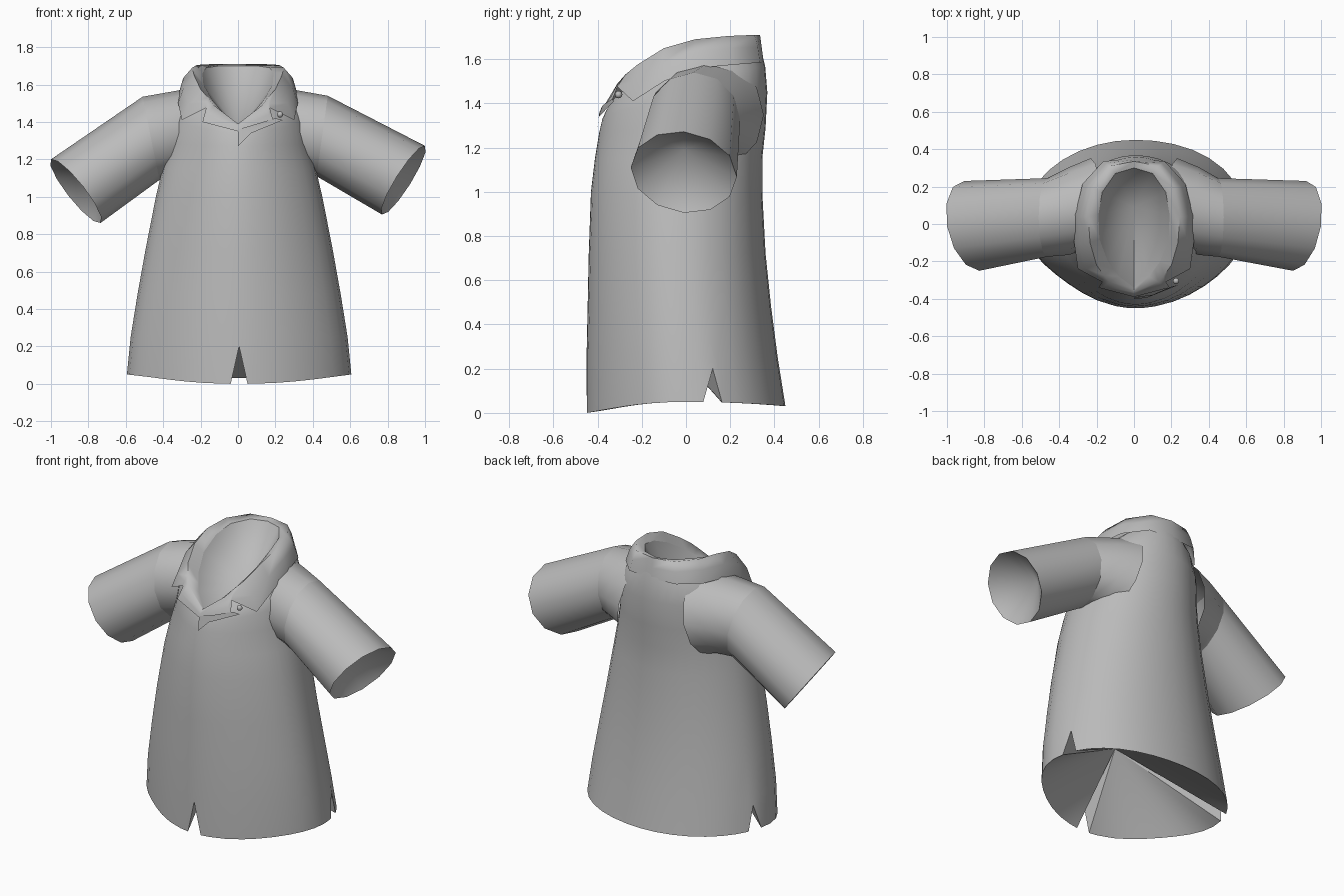
import bpy, bmesh, math
from mathutils import Vector

if "Cube" in bpy.data.objects:
    bpy.data.objects.remove(bpy.data.objects["Cube"])

cloth = bpy.data.materials.new("grey cloth")
cloth.diffuse_color = (0.5, 0.5, 0.5, 1)
cloth.use_nodes = True
cloth.node_tree.nodes["Principled BSDF"].inputs["Base Color"].default_value = cloth.diffuse_color


def make(name, bm, angle=40):
    """Turn a bmesh into a smooth-shaded object."""
    bmesh.ops.remove_doubles(bm, verts=bm.verts, dist=0.0005)
    bmesh.ops.recalc_face_normals(bm, faces=bm.faces)
    me = bpy.data.meshes.new(name)
    bm.to_mesh(me)
    bm.free()
    me.materials.append(cloth)
    ob = bpy.data.objects.new(name, me)
    bpy.context.collection.objects.link(ob)
    bpy.ops.object.select_all(action='DESELECT')
    ob.select_set(True)
    bpy.context.view_layer.objects.active = ob
    bpy.ops.object.shade_smooth_by_angle(angle=math.radians(angle))
    return ob


def loft(bm, rows, closed=True):
    """Bridge successive rows of points with quads."""
    vs = [[bm.verts.new(p) for p in row] for row in rows]
    n = len(vs[0])
    for a, b in zip(vs, vs[1:]):
        for i in range(n if closed else n - 1):
            j = (i + 1) % n
            bm.faces.new((a[i], a[j], b[j], b[i]))
    return vs


def fan(bm, loop, apex):
    """Close a loop of points with a cone of triangles."""
    top = bm.verts.new(apex)
    vs = [bm.verts.new(p) for p in loop]
    for i, v in enumerate(vs):
        bm.faces.new((v, vs[(i + 1) % len(vs)], top))


# --- torso: columns are denser around the three hem slits ---
SLITS = {-90: 4.3, 15.5: 5.5, 164.5: 5.5}
angles = [a for a in range(-180, 180, 10)
          if all(abs(a - s) > d + 3 for s, d in SLITS.items())]
for s, d in SLITS.items():
    angles += [s - d, s, s + d]
angles.sort()


def ring(rx, yf, yb, zf, zb):
    pts = []
    for a in angles:
        c, s = math.cos(math.radians(a)), math.sin(math.radians(a))
        f = math.sqrt(max(0, (1 + s) / 2))
        # the corners differ slightly from an ellipse
        if s < 0:
            corner = -0.075 if c < 0 else -0.04
        else:
            corner = 0.0 if c < 0 else 0.025
        k = 1 + corner * (2 * s * c) ** 2
        pts.append(Vector((rx * c * k + 0.006, (yf + yb) / 2 + s * k * (yb - yf) / 2,
                           zf + (zb - zf) * f)))
    return pts


hem = ring(0.60, -0.45, 0.45, 0, 0)
for a, p in zip(angles, hem):
    s = math.sin(math.radians(a))
    p.z = 0.2 if a in SLITS else 0.05 - (0.05 if s < 0 else 0.02) * s * s
    if a in SLITS:
        p.x *= 0.975

# half width, front y, back y, front z, back z
PROFILE = [
    (0.580, -0.450, 0.415, 0.25, 0.25),
    (0.543, -0.445, 0.385, 0.48, 0.48),
    (0.500, -0.440, 0.360, 0.72, 0.72),
    (0.445, -0.430, 0.345, 1.00, 1.00),
    (0.410, -0.412, 0.345, 1.15, 1.15),
    (0.375, -0.392, 0.360, 1.27, 1.29),
    (0.360, -0.378, 0.368, 1.33, 1.45),
    (0.320, -0.362, 0.358, 1.36, 1.57),
    (0.220, -0.345, 0.335, 1.38, 1.66),
]
bm = bmesh.new()
loft(bm, [hem] + [ring(*p) for p in PROFILE])
make("torso", bm)

# --- inner lining seen through the hem ---
bm = bmesh.new()
fan(bm, hem, (0, -0.17, 0.42))
make("hem_lining", bm)

# --- sleeves: each ring is (top x, top z, bottom x, bottom z, front y, back y, lean) ---
SLEEVES = {
    1: [(0.18, 1.595, 0.28, 1.10, -0.12, 0.352, 0),
        (0.34, 1.565, 0.35, 1.12, -0.165, 0.305, 0),
        (0.48, 1.54, 0.42, 1.11, -0.175, 0.245, 0),
        (1.00, 1.272, 0.77, 0.905, -0.25, 0.23, 0.035)],
    -1: [(0.18, 1.595, 0.28, 1.10, -0.12, 0.352, 0),
         (0.34, 1.565, 0.35, 1.11, -0.165, 0.305, 0),
         (0.51, 1.535, 0.42, 1.09, -0.175, 0.245, 0),
         (1.00, 1.20, 0.735, 0.86, -0.25, 0.23, 0.04)],
}
for side, rings in SLEEVES.items():
    rows = []
    for tx, tz, bx, bz, yf, yb, lean in rings:
        row = []
        for i in range(12):
            t = math.tau * i / 12
            u, v = math.cos(t), math.sin(t)
            row.append(Vector((side * ((tx + bx) / 2 + u * (tx - bx) / 2 + lean * v),
                               (yf + yb) / 2 + v * (yb - yf) / 2,
                               (tz + bz) / 2 + u * (tz - bz) / 2 - 0.6 * lean * v)))
        rows.append(row)
    name = "right" if side > 0 else "left"
    # shoulder and sleeve meet in a crisp seam
    bm = bmesh.new()
    loft(bm, rows[:3])
    make(name + "_shoulder", bm)
    bm = bmesh.new()
    loft(bm, rows[2:])
    make(name + "_sleeve", bm)
    # hollow cuff lining
    bm = bmesh.new()
    centre = sum(rows[-1], Vector()) / 12
    fan(bm, rows[-1], centre + Vector((-side * 0.17, 0, 0.10)))
    make(name + "_sleeve_lining", bm, 60)

# --- folded collar and lapels: half outlines from back centre to front ---
RIM = [(0, .30, 1.70), (.10, .27, 1.70), (.17, .17, 1.69), (.19, .05, 1.66),
       (.185, -.08, 1.60), (.14, -.20, 1.52), (.11, -.24, 1.485),
       (.08, -.28, 1.45), (0, -.34, 1.38)]
RIDGE = [(0, .335, 1.71), (.13, .31, 1.71), (.22, .19, 1.705), (.245, .04, 1.69),
         (.235, -.10, 1.65), (.20, -.22, 1.575), (.16, -.275, 1.53),
         (.13, -.31, 1.49), (0, -.365, 1.39)]
MIDDLE = [(0, .343, 1.65), (.15, .325, 1.655), (.255, .20, 1.65), (.293, .04, 1.635),
          (.292, -.11, 1.58), (.265, -.235, 1.50), (.17, -.295, 1.50),
          (.165, -.335, 1.44), (0, -.382, 1.37)]
EDGE = [(0, .352, 1.585), (.165, .335, 1.585), (.275, .215, 1.575), (.315, .05, 1.56),
        (.32, -.10, 1.50), (.30, -.24, 1.41), (.17, -.31, 1.475),
        (.19, -.34, 1.40), (0, -.39, 1.35)]


def whole(half):
    return half + [(-x, y, z) for x, y, z in half[-2:0:-1]]


bm = bmesh.new()
loft(bm, [whole(r) for r in (RIM, RIDGE, MIDDLE, EDGE)])
make("collar", bm, 80)

# --- funnel inside the neck opening ---
bm = bmesh.new()
fan(bm, whole(RIM), (0, 0.09, 1.37))
make("neck_lining", bm)

# --- front overlap below the lapels ---
bm = bmesh.new()
loft(bm, [[(0, -.392, 1.36), (.10, -.378, 1.39), (.20, -.335, 1.42)],
          [(0, -.402, 1.27), (.07, -.394, 1.34), (.24, -.325, 1.41)]], closed=False)
make("front_overlap", bm)

# --- small button at the lapel notch ---
bm = bmesh.new()
bmesh.ops.create_uvsphere(bm, u_segments=10, v_segments=6, radius=0.017)
bmesh.ops.translate(bm, verts=bm.verts, vec=(0.225, -0.305, 1.44))
make("button", bm)
